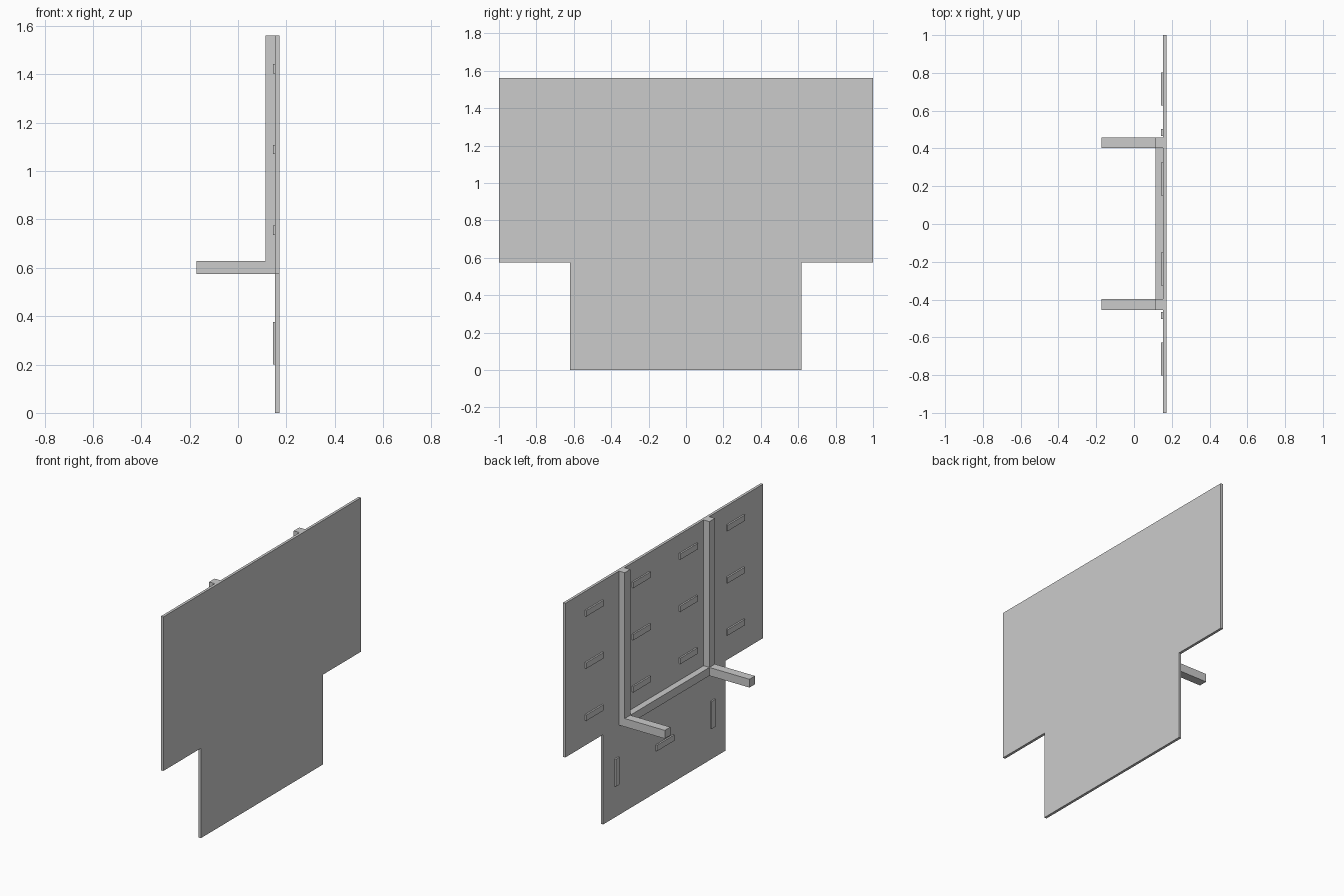
import bpy
import bmesh

if "Cube" in bpy.data.objects:
    bpy.data.objects.remove(bpy.data.objects["Cube"])


def extrude_profile(name, pts, direction):
    """Close a planar outline and push it along direction."""
    bm = bmesh.new()
    face = bm.faces.new([bm.verts.new(p) for p in pts])
    out = bmesh.ops.extrude_face_region(bm, geom=[face])
    moved = [g for g in out["geom"] if isinstance(g, bmesh.types.BMVert)]
    bmesh.ops.translate(bm, verts=moved, vec=direction)
    bmesh.ops.recalc_face_normals(bm, faces=bm.faces)
    mesh = bpy.data.meshes.new(name)
    bm.to_mesh(mesh)
    bm.free()
    obj = bpy.data.objects.new(name, mesh)
    bpy.context.collection.objects.link(obj)
    return obj


def box(name, x, y, z):
    pts = [(x[0], y[0], z[0]), (x[0], y[1], z[0]),
           (x[0], y[1], z[1]), (x[0], y[0], z[1])]
    return extrude_profile(name, pts, (x[1] - x[0], 0, 0))


BACK, FRONT, TOP, STEP = 0.154, 0.171, 1.561, 0.575
BAR_X, BAR_TOP = 0.113, 0.628

# T-shaped panel
outline = [(-0.62, 0), (0.617, 0), (0.617, STEP), (1, STEP),
           (1, TOP), (-1, TOP), (-1, STEP), (-0.62, STEP)]
extrude_profile("panel", [(BACK, y, z) for y, z in outline], (FRONT - BACK, 0, 0))

# L-shaped brackets: upright post with a projecting arm
bracket = [(-0.171, STEP), (BACK, STEP), (BACK, TOP), (BAR_X, TOP),
           (BAR_X, BAR_TOP), (-0.171, BAR_TOP)]
for side, y in (("left", -0.454), ("right", 0.402)):
    extrude_profile(f"bracket_{side}", [(x, y, z) for x, z in bracket], (0, 0.056, 0))

# Rail joining the brackets
box("cross_rail", (BAR_X, BACK), (-0.398, 0.402), (STEP, BAR_TOP))

# Raised pads on the back of the panel
LONG, SHORT, PAD_X = 0.175, 0.038, (0.144, BACK)


def pad(name, y, z, w, h):
    box(name, PAD_X, (y - w / 2, y + w / 2), (z - h / 2, z + h / 2))


for row, z in enumerate((0.755, 1.089, 1.423)):
    for col, y in enumerate((-0.715, -0.238, 0.238, 0.715)):
        pad(f"upper_pad_{row}_{col}", y, z, LONG, SHORT)
pad("lower_pad_centre", 0, 0.288, LONG, SHORT)
for side, y in (("left", -0.485), ("right", 0.485)):
    pad(f"lower_pad_{side}", y, 0.288, SHORT, LONG)
